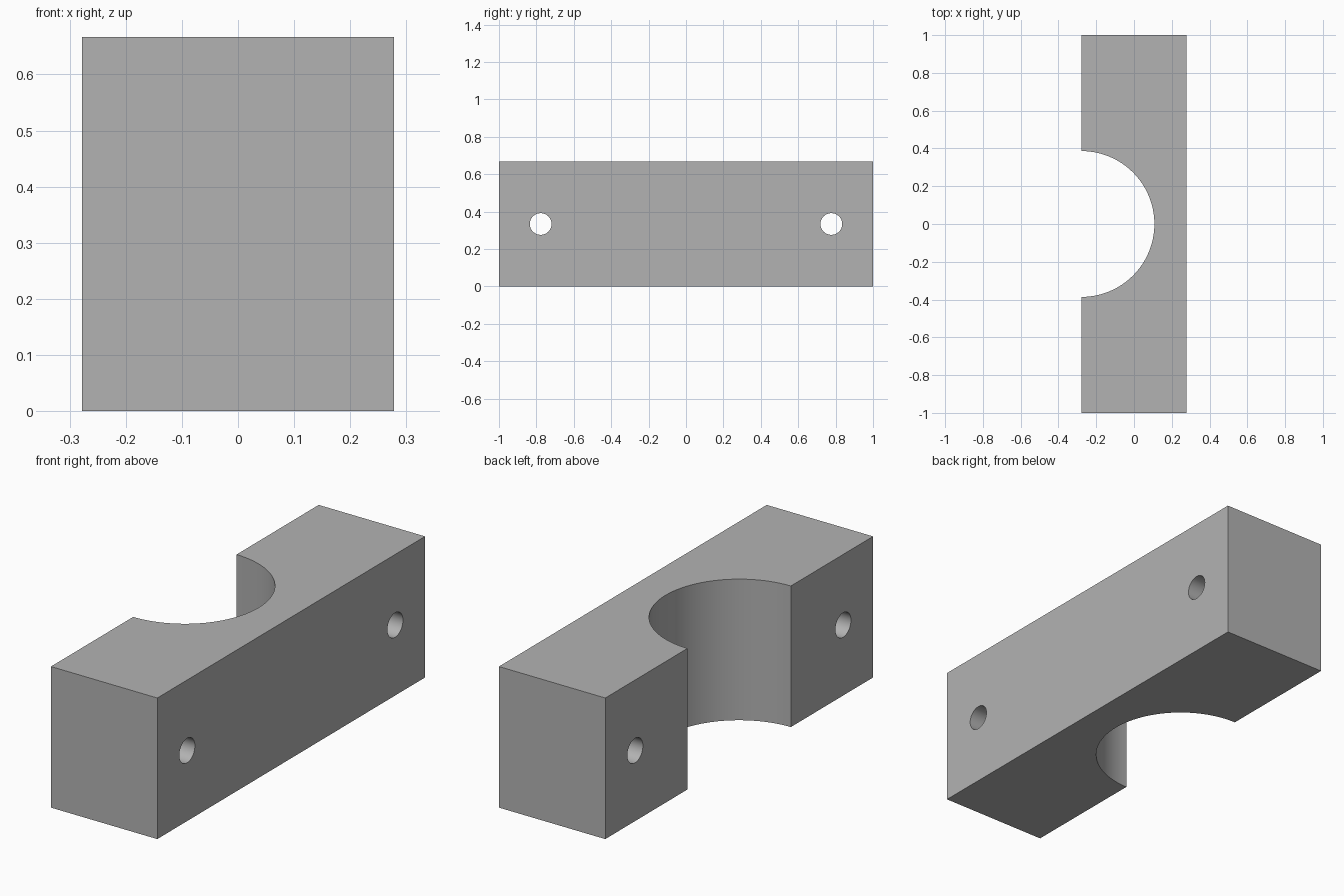
import bpy
import math

cube = bpy.data.objects.get("Cube")
if cube:
    bpy.data.objects.remove(cube, do_unlink=True)

WIDTH, LENGTH, HEIGHT = 0.556, 2.0, 0.667
BORE_RADIUS = 0.386
HOLE_RADIUS, HOLE_Y = 0.058, 0.777

grey = bpy.data.materials.new("plain grey")
grey.use_nodes = True
colour = (0.45, 0.45, 0.45, 1)
grey.diffuse_color = colour
grey.node_tree.nodes["Principled BSDF"].inputs["Base Color"].default_value = colour


def cylinder(name, radius, depth, location, rotation=(0, 0, 0), sides=64):
    bpy.ops.mesh.primitive_cylinder_add(vertices=sides, radius=radius, depth=depth,
                                        location=location, rotation=rotation)
    obj = bpy.context.object
    obj.name = name
    obj.hide_render = True
    obj.data.materials.append(grey)
    return obj


# Rectangular block
bpy.ops.mesh.primitive_cube_add(size=1, location=(0, 0, HEIGHT / 2))
block = bpy.context.object
block.name = "clamp_block"
block.scale = (WIDTH, LENGTH, HEIGHT)
bpy.ops.object.transform_apply(location=False, rotation=False, scale=True)
block.data.materials.append(grey)

# Half-round saddle on the right side, and two bolt holes through the width
cutters = [cylinder("saddle_cutter", BORE_RADIUS, HEIGHT * 2,
                    (-WIDTH / 2, 0, HEIGHT / 2), sides=96)]
for side, y in (("front", -HOLE_Y), ("back", HOLE_Y)):
    cutters.append(cylinder(side + "_bolt_hole_cutter", HOLE_RADIUS, WIDTH * 2,
                            (0, y, HEIGHT / 2), (0, math.pi / 2, 0)))

# Cut, then drop the cutters
bpy.ops.object.select_all(action="DESELECT")
block.select_set(True)
bpy.context.view_layer.objects.active = block
for cutter in cutters:
    cut = block.modifiers.new(cutter.name, "BOOLEAN")
    cut.operation = "DIFFERENCE"
    cut.solver = "EXACT"
    cut.object = cutter
    bpy.ops.object.modifier_apply(modifier=cut.name)
    bpy.data.objects.remove(cutter, do_unlink=True)

bpy.ops.object.shade_smooth_by_angle(angle=math.radians(30))
